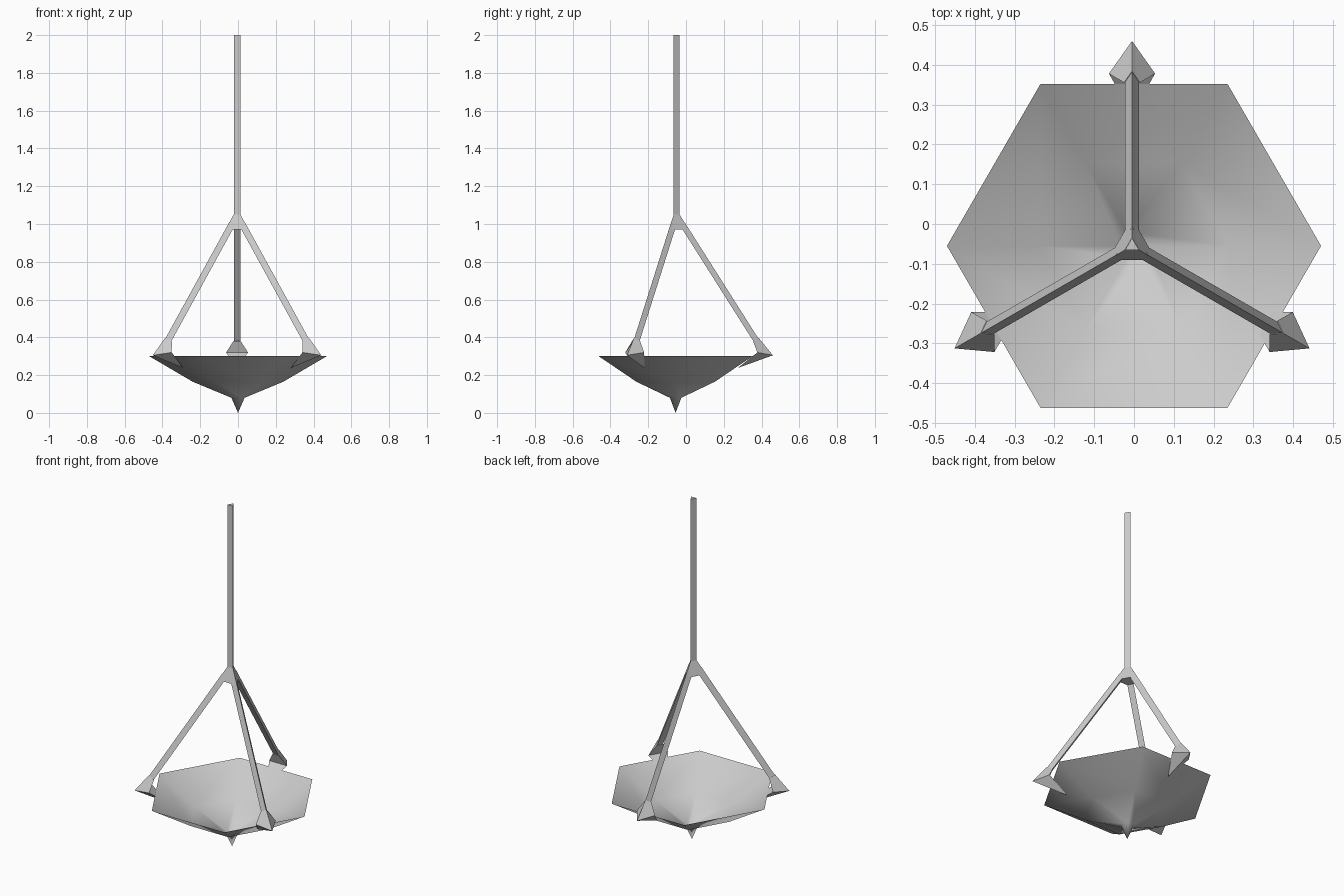
import bpy, bmesh
from math import sin, cos, radians
from mathutils import Vector, Matrix

cube = bpy.data.objects.get("Cube")
if cube:
    bpy.data.objects.remove(cube)

CENTRE_Y = -0.055
FRAME = Matrix.Translation((-0.005, CENTRE_Y, 0))

grey = bpy.data.materials.new("grey metal")
grey.use_nodes = True
colour = (0.6, 0.6, 0.6, 1)
grey.diffuse_color = colour
grey.node_tree.nodes["Principled BSDF"].inputs["Base Color"].default_value = colour


def loft(name, rings, matrix, cap_start=True, cap_end=True, smooth=False):
    """Join rings of points into a skin; a ring of one point is a tip."""
    bm = bmesh.new()
    loops = [[bm.verts.new(p) for p in ring] for ring in rings]
    for a, b in zip(loops, loops[1:]):
        n = len(a)
        for i in range(n):
            j = (i + 1) % n
            if len(b) == 1:
                bm.faces.new((a[i], a[j], b[0]))
            else:
                bm.faces.new((a[i], a[j], b[j], b[i]))
    if cap_start:
        bm.faces.new(loops[0])
    if cap_end and len(loops[-1]) > 2:
        bm.faces.new(loops[-1])
    bmesh.ops.recalc_face_normals(bm, faces=bm.faces)
    for f in bm.faces:
        f.smooth = smooth
    mesh = bpy.data.meshes.new(name)
    bm.to_mesh(mesh)
    bm.free()
    mesh.transform(matrix)
    mesh.materials.append(grey)
    obj = bpy.data.objects.new(name, mesh)
    bpy.context.collection.objects.link(obj)
    return obj


def polygon(sides, radius, z, start=0):
    angles = [radians(start + 360 * i / sides) for i in range(sides)]
    return [(radius * cos(a), radius * sin(a), z) for a in angles]


# Open six-sided bowl with a pointed finial
profile = [(0.47, 0.30), (0.24, 0.165), (0.035, 0.08)]
bowl_rings = [polygon(6, r, z) for r, z in profile] + [[(0, 0, 0)]]
loft("bowl", bowl_rings, Matrix.Translation((0, CENTRE_Y, 0)),
     cap_start=False, smooth=True)

# Three-sided rod and flared hub
loft("hanging_rod", [polygon(3, 0.02, z, 90) for z in (2, 1.04)], FRAME)
loft("hub", [polygon(3, 0.021, 1.05, 90), polygon(3, 0.07, 0.97, 90)], FRAME)

# Local arm frame: x outward, y sideways, z up
top = Vector((0.03, 0, 1.0))
bottom = Vector((0.42, 0, 0.385))
along = (bottom - top).normalized()
outward = Vector((-along.z, 0, along.x))
side = Vector((0, 1, 0))


def arm_section(centre, radius):
    return [centre + outward * radius,
            centre - outward * radius / 2 + side * radius * 0.87,
            centre - outward * radius / 2 - side * radius * 0.87]


collar = [(0.515, 0, 0.305), (0.433, 0.058, 0.32), (0.433, -0.058, 0.32)]
for label, angle in (("back", 90), ("right", 210), ("left", 330)):
    place = FRAME @ Matrix.Rotation(radians(angle), 4, "Z")
    loft(label + "_arm", [arm_section(top, 0.02), arm_section(bottom, 0.02)], place)
    # Clamp flares over the rim and tapers to a point under the bowl
    loft(label + "_clamp",
         [arm_section(bottom, 0.023), collar, [(0.33, 0, 0.238)]], place)
